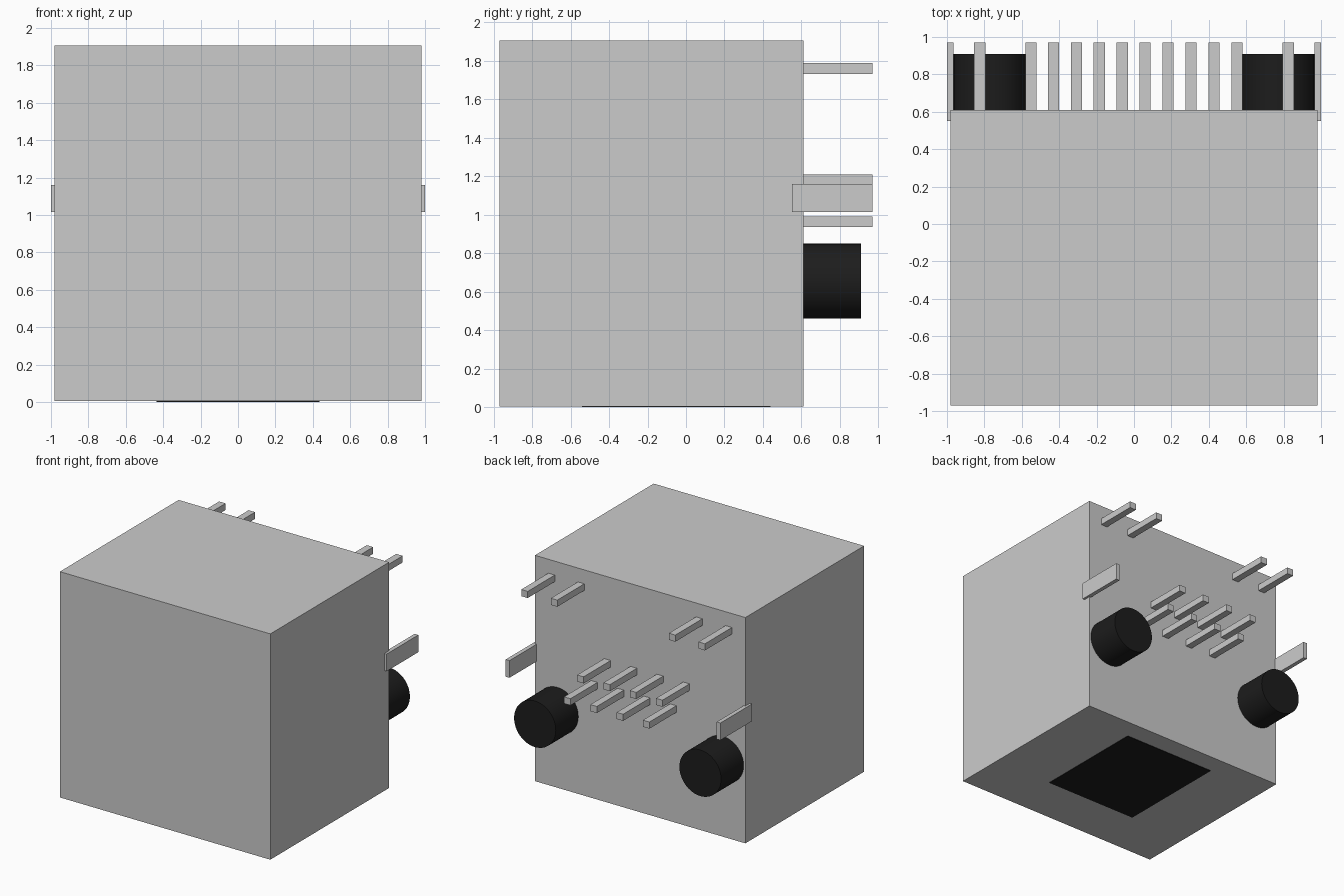
import bpy
from math import pi

cube = bpy.data.objects.get("Cube")
if cube:
    bpy.data.objects.remove(cube, do_unlink=True)


def make_material(name, value):
    mat = bpy.data.materials.new(name)
    mat.use_nodes = True
    colour = (value, value, value, 1)
    mat.diffuse_color = colour
    mat.node_tree.nodes["Principled BSDF"].inputs["Base Color"].default_value = colour
    return mat


grey = make_material("light grey", 0.6)
black = make_material("black", 0.012)


def box(name, x, y, z, mat):
    """Box from (low, high) ranges on each axis."""
    ranges = (x, y, z)
    bpy.ops.mesh.primitive_cube_add(size=1, location=[(a + b) / 2 for a, b in ranges])
    obj = bpy.context.object
    obj.name = name
    obj.scale = [b - a for a, b in ranges]
    bpy.ops.object.transform_apply(location=False, rotation=False, scale=True)
    obj.data.materials.append(mat)
    return obj


BACK = 0.61   # rear face of the housing
TIP = 0.97    # ends of the pins


def pin(name, x, z):
    box(name, (x - 0.03, x + 0.03), (BACK - 0.01, TIP), (z - 0.028, z + 0.028), grey)


# Housing and the dark pad underneath
box("housing", (-0.98, 0.98), (-0.97, BACK), (0.004, 1.905), grey)
box("bottom_pad", (-0.435, 0.435), (-0.54, 0.44), (0, 0.006), black)

for side, s in (("left", 1), ("right", -1)):
    # Upper pin pairs
    pin(side + "_upper_outer_pin", s * 0.825, 1.76)
    pin(side + "_upper_inner_pin", s * 0.55, 1.76)

    # Side shield tabs
    box(side + "_shield_tab", sorted((s * 0.965, s * 1.0)), (0.55, TIP), (1.015, 1.16), grey)

    # Round locating pegs
    bpy.ops.mesh.primitive_cylinder_add(vertices=64, radius=0.194, depth=0.31,
                                        location=(s * 0.77, 0.755, 0.655),
                                        rotation=(pi / 2, 0, 0))
    peg = bpy.context.object
    peg.name = side + "_peg"
    peg.data.materials.append(black)
    bpy.ops.object.shade_smooth_by_angle()

# Staggered double row of signal pins
for i in range(8):
    pin(f"signal_pin_{i + 1}", 0.427 - i * 0.1225, 0.963 if i % 2 == 0 else 1.18)
